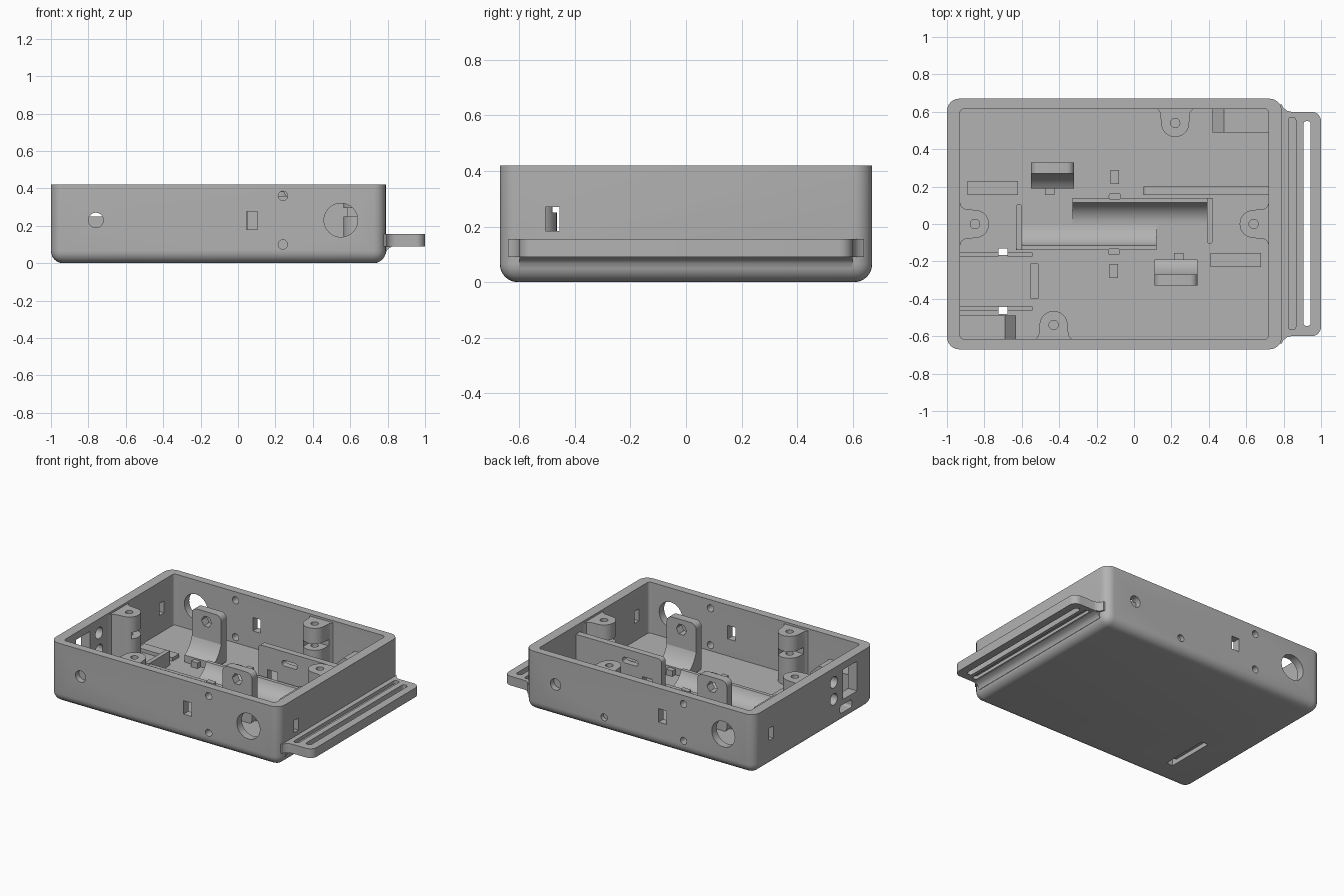
import bpy, bmesh
from math import pi, cos, sin, radians
from mathutils import Matrix, Vector

old = bpy.data.objects.get("Cube")
if old:
    bpy.data.objects.remove(old, do_unlink=True)

grey = bpy.data.materials.new("plastic grey")
grey.use_nodes = True
grey.diffuse_color = (0.45, 0.45, 0.45, 1)
grey.node_tree.nodes["Principled BSDF"].inputs["Base Color"].default_value = grey.diffuse_color

MID = -0.105          # centre of the case in x
FLOOR = 0.06
RIM = 0.42
parts = []


def finish(name, bm):
    bmesh.ops.recalc_face_normals(bm, faces=bm.faces)
    me = bpy.data.meshes.new(name)
    bm.to_mesh(me)
    bm.free()
    me.materials.append(grey)
    ob = bpy.data.objects.new(name, me)
    bpy.context.collection.objects.link(ob)
    parts.append(ob)
    return ob


def box(name, x, y, z, r=0, axis=2, base=False):
    """Box from ranges; edges along axis (and the base edges) can be rounded."""
    bm = bmesh.new()
    bmesh.ops.create_cube(bm, size=1)
    for v in bm.verts:
        v.co = Vector([a[0] if c < 0 else a[1] for c, a in zip(v.co, (x, y, z))])
    if r:
        edges = []
        for e in bm.edges:
            a, b = e.verts
            along = abs((a.co - b.co).normalized()[axis]) > 0.9
            low = base and a.co.z == b.co.z == z[0]
            if along or low:
                edges.append(e)
        bmesh.ops.bevel(bm, geom=edges, offset=r, segments=6, profile=0.5, affect='EDGES')
    return finish(name, bm)


def prism(name, pts, lo, hi, axis=2):
    """Extrude a 2D profile along an axis."""
    bm = bmesh.new()
    vs = []
    for p in pts:
        co = list(p)
        co.insert(axis, lo)
        vs.append(bm.verts.new(co))
    face = bm.faces.new(vs)
    res = bmesh.ops.extrude_face_region(bm, geom=[face])
    move = Vector((0, 0, 0))
    move[axis] = hi - lo
    bmesh.ops.translate(bm, verts=[g for g in res["geom"] if isinstance(g, bmesh.types.BMVert)], vec=move)
    return finish(name, bm)


def rod(name, c, r, lo, hi, axis, n=32):
    return prism(name, [(c[0] + r * cos(2 * pi * i / n), c[1] + r * sin(2 * pi * i / n))
                        for i in range(n)], lo, hi, axis)


def cut(target, *cutters):
    for c in cutters:
        m = target.modifiers.new("cut", 'BOOLEAN')
        m.object = c
        m.solver = 'EXACT'
        bpy.context.view_layer.update()
        me = bpy.data.meshes.new_from_object(target.evaluated_get(bpy.context.evaluated_depsgraph_get()))
        target.modifiers.remove(m)
        target.data = me
        parts.remove(c)
        bpy.data.objects.remove(c, do_unlink=True)


def half_turn(ob):
    ob.data.transform(Matrix.Translation((MID, 0, 0)) @ Matrix.Rotation(pi, 4, 'Z')
                      @ Matrix.Translation((-MID, 0, 0)))
    return ob


# Case shell with rounded corners and base
case = box("case", (-1, 0.79), (-0.67, 0.67), (0, RIM), 0.065, base=True)
cut(case, box("cavity", (-0.93, 0.72), (-0.615, 0.615), (FLOOR, 0.6), 0.02))

# Openings repeated on opposite walls
for turn in (False, True):
    near = (-0.75, -0.55)
    tools = [rod("port", (0.55, 0.23), 0.09, *near, 1, 40),
             rod("vent", (-0.76, 0.23), 0.04, *near, 1),
             box("slot", (0.045, 0.105), near, (0.18, 0.275)),
             box("end_slot", (0.68, 0.85), (-0.505, -0.455), (0.185, 0.27))]
    tools += [rod("pin_hole", (0.24, z), 0.025, *near, 1, 20) for z in (0.1, 0.36)]
    cut(case, *[half_turn(t) if turn else t for t in tools])

# Openings found on one wall only
end = (-1.1, -0.9)
cut(case, rod("low_hole", (0.17, 0.1), 0.025, 0.55, 0.75, 1, 20),
    box("window", end, (-0.48, -0.32), (0.16, 0.37)),
    box("plug_opening", end, (-0.42, -0.29), (0.07, 0.125), 0.015, 0),
    rod("round_a", (-0.22, 0.32), 0.04, *end, 0),
    rod("round_b", (-0.22, 0.2), 0.04, *end, 0),
    box("strap_slot", (-0.725, -0.675), (-0.48, -0.13), (-0.1, 0.1)))
box("strap_bridge", (-0.74, -0.66), (-0.445, -0.165), (0.03, FLOOR + 0.005))

# Strap flange with flared root
side = [(0.75, 0.64), (0.79, 0.64), (0.8, 0.62), (0.82, 0.605), (0.84, 0.6)]
side += [(0.95 + 0.05 * sin(a * pi / 12), 0.55 + 0.05 * cos(a * pi / 12)) for a in range(7)]
flange = prism("strap_flange", side + [(x, -y) for x, y in reversed(side)], 0.09, 0.155)
cut(flange, box("through_slot", (0.905, 0.945), (-0.545, 0.55), (0, 0.3), 0.018),
    box("groove", (0.825, 0.865), (-0.565, 0.57), (0.13, 0.3), 0.015),
    box("under_groove", (0.845, 0.88), (-0.565, 0.57), (0, 0.112), 0.015))
prism("flange_fillet", [(0.77, 0.045), (0.79, 0.05), (0.795, 0.068), (0.808, 0.082), (0.83, 0.09), (0.77, 0.09)],
      -0.6, 0.6, 1)

# Screw posts blended into the walls
outline = [(0.115, 0.1), (0.115, 0.08), (0.093, 0.073), (0.08, 0.055)]
arc = [(0.075 * cos(a * pi / 16), -0.075 * sin(a * pi / 16)) for a in range(17)]
outline = outline + arc + [(-u, v) for u, v in reversed(outline)]
for spot, angle, label in (((0.22, 0.54), 0, "long_side"), ((0.64, 0), -pi / 2, "short_side")):
    for turn in (False, True):
        post = prism(label + "_screw_post", outline, FLOOR - 0.01, 0.405)
        cut(post, rod("screw_hole", (0, 0), 0.025, 0.2, 0.5, 2, 20),
            box("nut_slot", (-0.05, 0.2), (-0.1, 0.045), (0.25, 0.295)))
        post.data.transform(Matrix.Translation((*spot, 0)) @ Matrix.Rotation(angle, 4, 'Z'))
        if turn:
            half_turn(post)

# Inner fittings that repeat with a half turn
for turn, label in ((False, "front_"), (True, "back_")):
    made = []
    # Upright bracket with a sloping foot and a hex hole
    tab = box(label + "bracket", (0.11, 0.34), (-0.33, -0.27), (FLOOR - 0.01, 0.415), 0.04, 1)
    cut(tab, rod("hex_hole", (0.225, 0.345), 0.04, -0.5, -0.1, 1, 6))
    foot = [(-0.28, 0.05), (-0.19, 0.05), (-0.19, 0.11), (-0.215, 0.125), (-0.245, 0.16), (-0.265, 0.2), (-0.28, 0.24)]
    made += [tab, prism(label + "bracket_foot", foot, 0.11, 0.34, 0),
             box(label + "bracket_nub", (0.215, 0.265), (-0.2, -0.155), (0.05, 0.1))]
    # Concave cradle with its end stop
    curve = [(0.12 * sin(a), 0.185 - 0.12 * cos(a)) for a in [-radians(73) * i / 10 for i in range(11)]]
    made += [prism(label + "cradle", [(0, 0.05)] + curve + [(-0.14, 0.15), (-0.14, 0.05)], -0.63, 0.12, 0),
             box(label + "cradle_stop", (-0.63, -0.6), (-0.14, 0.105), (0.05, 0.16), 0.012)]
    # Small clips and pads on the floor
    made += [box(label + "clip", (-0.13, -0.085), (-0.29, -0.215), (0.05, 0.11)),
             box(label + "oval_clip", (-0.14, -0.075), (-0.165, -0.13), (0.05, 0.17), 0.012),
             box(label + "floor_pad", (0.41, 0.68), (-0.23, -0.155), (0.05, 0.085))]
    # Corner block with a sloping end
    made.append(prism(label + "corner_block", [(-0.95, 0.05), (-0.63, 0.05), (-0.63, 0.19),
                                               (-0.69, 0.25), (-0.95, 0.25)], -0.63, -0.49, 1))
    if turn:
        for ob in made:
            half_turn(ob)

# Dividing panel with a rounded free corner
panel = box("divider_panel", (0.05, 0.85), (0.155, 0.2), (FLOOR - 0.01, 0.36), 0.025, 1)
cut(panel, box("panel_trim", (0.74, 0.9), (0, 0.4), (0, 0.5)),
    box("panel_slot", (0.235, 0.355), (0, 0.4), (0.26, 0.3), 0.018, 1),
    box("panel_window", (0.12, 0.2), (0, 0.4), (0.08, 0.2)))

# Board rails and rib
for y, name in ((-0.162, "inner_board_rail"), (-0.452, "outer_board_rail")):
    rail = box(name, (-0.94, -0.54), (y - 0.013, y + 0.013), (0.05, 0.11), 0.01)
    cut(rail, box("rail_gap", (-0.725, -0.675), (y - 0.1, y + 0.1), (0, 0.2)))
box("board_rib", (-0.555, -0.51), (-0.4, -0.21), (0.05, 0.1), 0.008)

# Smooth the curved faces, keep edges sharp
bpy.ops.object.select_all(action='DESELECT')
for ob in parts:
    ob.select_set(True)
bpy.context.view_layer.objects.active = case
bpy.ops.object.shade_smooth_by_angle(angle=radians(35))
